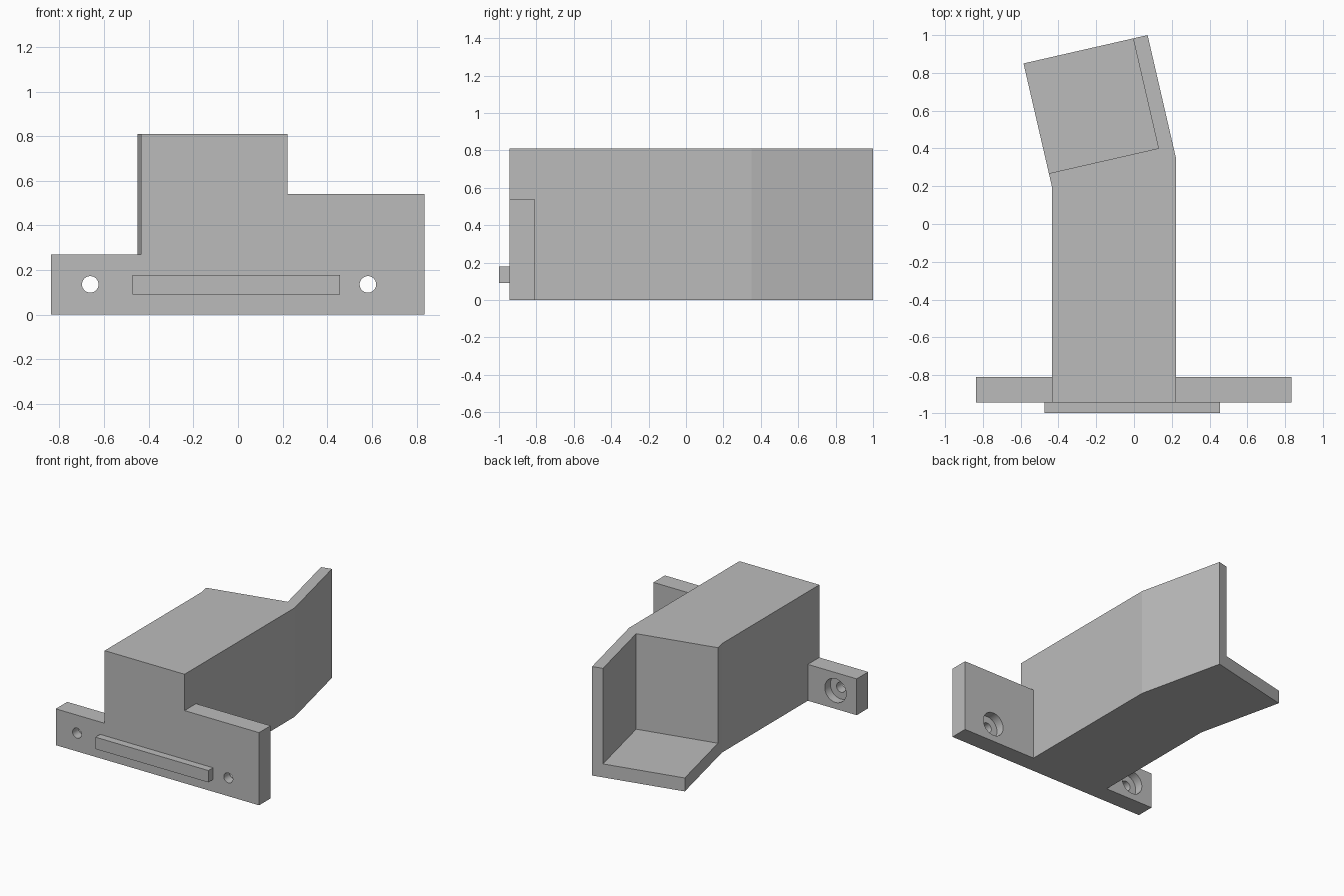
import bpy, bmesh, math
from mathutils import Matrix, Vector

cube = bpy.data.objects.get("Cube")
if cube:
    bpy.data.objects.remove(cube, do_unlink=True)

grey = bpy.data.materials.new("plain grey")
grey.use_nodes = True
grey.diffuse_color = (0.5, 0.5, 0.5, 1)
grey.node_tree.nodes["Principled BSDF"].inputs["Base Color"].default_value = (0.5, 0.5, 0.5, 1)


def make_object(name, bm):
    bmesh.ops.recalc_face_normals(bm, faces=bm.faces)
    mesh = bpy.data.meshes.new(name)
    bm.to_mesh(mesh)
    bm.free()
    mesh.materials.append(grey)
    obj = bpy.data.objects.new(name, mesh)
    bpy.context.collection.objects.link(obj)
    return obj


def prism(name, outline, z0, z1):
    """Extrude a plan outline from z0 up to z1."""
    bm = bmesh.new()
    base = bm.faces.new([bm.verts.new((x, y, z0)) for x, y in outline])
    top = bmesh.ops.extrude_face_region(bm, geom=[base])["geom"]
    verts = [g for g in top if isinstance(g, bmesh.types.BMVert)]
    bmesh.ops.translate(bm, verts=verts, vec=(0, 0, z1 - z0))
    return make_object(name, bm)


def box(name, x0, x1, y0, y1, z0, z1):
    return prism(name, [(x0, y0), (x1, y0), (x1, y1), (x0, y1)], z0, z1)


def bore(x, z, radius, y0, y1):
    """Round cutter running along y."""
    bm = bmesh.new()
    place = Matrix.Translation((x, (y0 + y1) / 2, z)) @ Matrix.Rotation(math.pi / 2, 4, "X")
    bmesh.ops.create_cone(bm, cap_ends=True, segments=40, radius1=radius,
                          radius2=radius, depth=y1 - y0, matrix=place)
    return make_object("bore_cutter", bm)


def combine(target, tool, operation):
    """Apply a boolean, then discard the tool."""
    tool.hide_render = True
    mod = target.modifiers.new("combine", "BOOLEAN")
    mod.operation, mod.object, mod.solver = operation, tool, "EXACT"
    bpy.context.view_layer.objects.active = target
    bpy.ops.object.modifier_apply(modifier=mod.name)
    bpy.data.objects.remove(tool, do_unlink=True)


LEFT, RIGHT, FRONT, PLATE_BACK, HEIGHT = -0.435, 0.222, -0.945, -0.81, 0.81

# Bent main block
bend_left, bend_right = Vector((LEFT, 0.2)), Vector((RIGHT, 0.35))
tail = Vector((-0.15, 0.65))
body = prism("bent_body", [(LEFT, FRONT), (RIGHT, FRONT), bend_right,
                           bend_right + tail, bend_left + tail, bend_left], 0, HEIGHT)

# Mounting ears, one tall and one short
combine(body, box("short_ear", -0.837, LEFT + 0.1, FRONT, PLATE_BACK, 0, 0.27), "UNION")
combine(body, box("tall_ear", RIGHT - 0.1, 0.835, FRONT, PLATE_BACK, 0, 0.54), "UNION")

# Open pocket in the tail, leaving a floor and one side wall
across = (bend_right - bend_left).normalized()
along = tail.normalized()
corner = bend_left + along * 0.07
inner = corner + across * 0.595
outer = corner - across * 0.2
pocket = prism("pocket_cutter", [outer, inner, inner + along, outer + along], 0.1, 1.2)
combine(body, pocket, "DIFFERENCE")

# Counterbored screw holes through the ears
for x in (-0.662, 0.582):
    combine(body, bore(x, 0.136, 0.037, -1.1, -0.7), "DIFFERENCE")
    combine(body, bore(x, 0.136, 0.088, PLATE_BACK - 0.065, -0.7), "DIFFERENCE")

# Merge leftover coplanar faces
bm = bmesh.new()
bm.from_mesh(body.data)
bmesh.ops.remove_doubles(bm, verts=bm.verts, dist=0.0001)
bmesh.ops.dissolve_limit(bm, angle_limit=math.radians(0.5), verts=bm.verts, edges=bm.edges)
bm.to_mesh(body.data)
bm.free()

# Locating rib across the front
box("front_rib", -0.473, 0.456, -1.0, FRONT, 0.09, 0.178)

# Smooth hole walls, crisp edges elsewhere
bpy.ops.object.select_all(action="DESELECT")
body.select_set(True)
bpy.context.view_layer.objects.active = body
bpy.ops.object.shade_smooth_by_angle(angle=math.radians(11))
